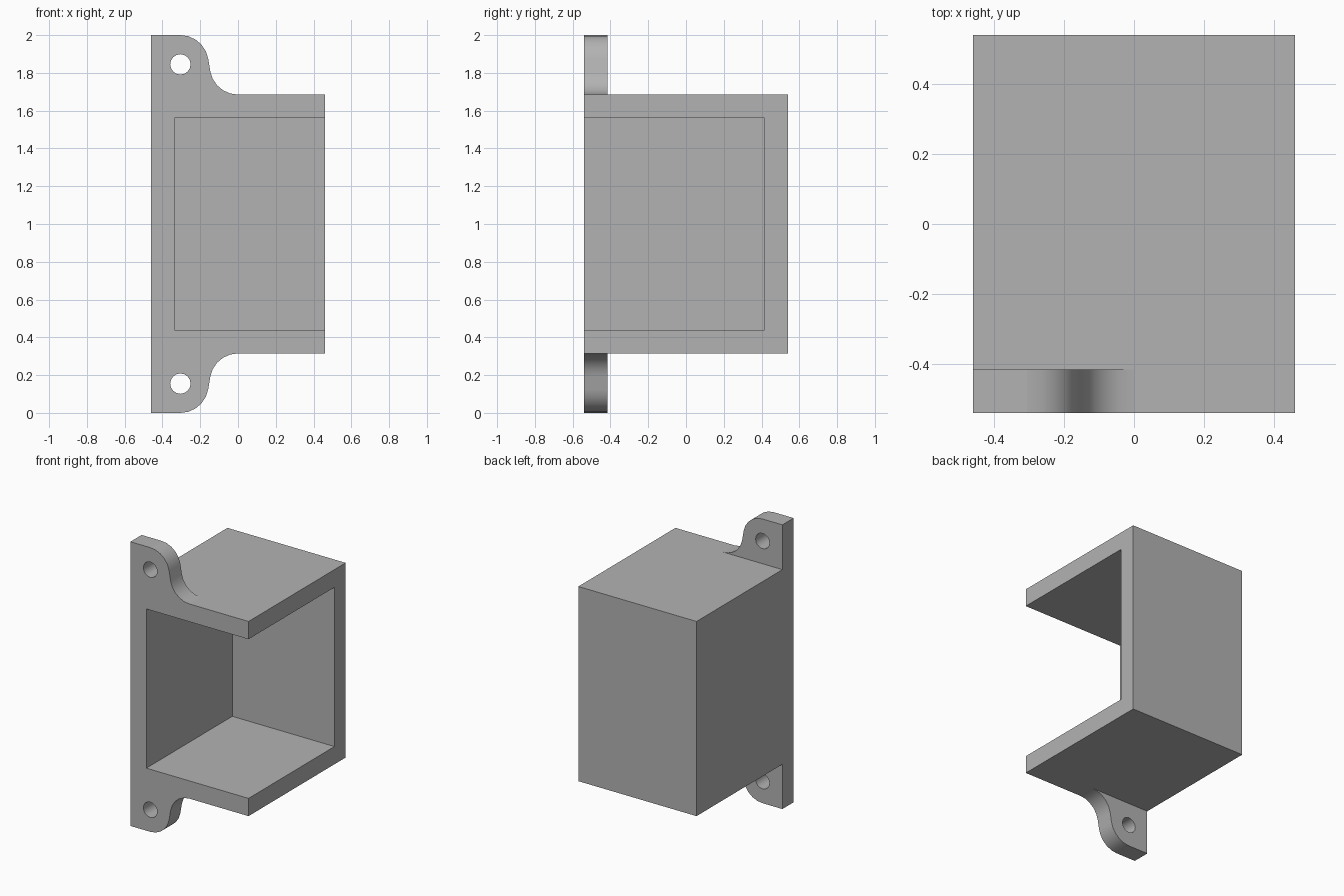
import bpy, bmesh, math

if "Cube" in bpy.data.objects:
    bpy.data.objects.remove(bpy.data.objects["Cube"])

X, Y, WALL = 0.46, 0.54, 0.125        # half width, half depth, wall thickness
BOTTOM, TOP = 0.315, 1.685            # height range of the box
EAR_X, EAR_R, SWEEP = -0.305, 0.149, math.radians(80)

grey = bpy.data.materials.new("plain grey")
grey.use_nodes = True
grey.diffuse_color = (0.45, 0.45, 0.45, 1)
grey.node_tree.nodes["Principled BSDF"].inputs["Base Color"].default_value = grey.diffuse_color


def extrude_profile(name, points, y0, y1):
    """Solid from an (x, z) outline, extruded along y."""
    bm = bmesh.new()
    face = bm.faces.new([bm.verts.new((x, y0, z)) for x, z in points])
    new = bmesh.ops.extrude_face_region(bm, geom=[face])["geom"]
    bmesh.ops.translate(bm, vec=(0, y1 - y0, 0),
                        verts=[v for v in new if isinstance(v, bmesh.types.BMVert)])
    bmesh.ops.recalc_face_normals(bm, faces=bm.faces)
    mesh = bpy.data.meshes.new(name)
    bm.to_mesh(mesh)
    bm.free()
    obj = bpy.data.objects.new(name, mesh)
    bpy.context.collection.objects.link(obj)
    mesh.materials.append(grey)
    return obj


def rectangle(x0, x1, z0, z1):
    return [(x0, z0), (x1, z0), (x1, z1), (x0, z1)]


def combine(target, tool, operation):
    """Apply a boolean and discard the tool."""
    mod = target.modifiers.new(operation.lower(), "BOOLEAN")
    mod.operation, mod.object, mod.solver = operation, tool, "EXACT"
    bpy.context.view_layer.objects.active = target
    bpy.ops.object.modifier_apply(modifier=mod.name)
    bpy.data.objects.remove(tool)


def ear_outline(steps=5):
    """Upper ear: flat top, rounded corner, then a fillet down to the box."""
    angles = [SWEEP * i / steps for i in range(steps + 1)]
    corner = [(EAR_X + EAR_R * math.sin(a), 2 - EAR_R * (1 - math.cos(a))) for a in angles]
    fillet = [(-EAR_R * math.sin(a), TOP + EAR_R * (1 - math.cos(a))) for a in reversed(angles)]
    root = TOP - WALL / 2
    return [(-X, root), (-X, 2)] + corner + fillet + [(0, root)]


# Box, open at the front and on one side
bracket = extrude_profile("bracket", rectangle(-X, X, BOTTOM, TOP), -Y, Y)
cavity = extrude_profile("cavity", rectangle(-X + WALL, X + 1, BOTTOM + WALL, TOP - WALL),
                         -Y - 1, Y - WALL)
combine(bracket, cavity, "DIFFERENCE")

# Mounting ears with screw holes, mirrored about mid height
for name, flip in (("upper_ear", False), ("lower_ear", True)):
    place = lambda pts: [(x, 2 - z if flip else z) for x, z in pts]
    ear = extrude_profile(name, place(ear_outline()), -Y, -Y + WALL)
    ring = [(EAR_X + 0.054 * math.cos(i * math.tau / 16),
             1.845 + 0.054 * math.sin(i * math.tau / 16)) for i in range(16)]
    hole = extrude_profile("screw_hole", place(ring), -Y - 0.1, -Y + WALL + 0.1)
    combine(ear, hole, "DIFFERENCE")
    combine(bracket, ear, "UNION")

# Smooth only the curved walls; keep the flat sides flat
bpy.ops.object.select_all(action="DESELECT")
bracket.select_set(True)
bpy.context.view_layer.objects.active = bracket
bpy.ops.object.shade_smooth_by_angle(angle=math.radians(30))
for poly in bracket.data.polygons:
    if max(abs(c) for c in poly.normal) > 0.999:
        poly.use_smooth = False
